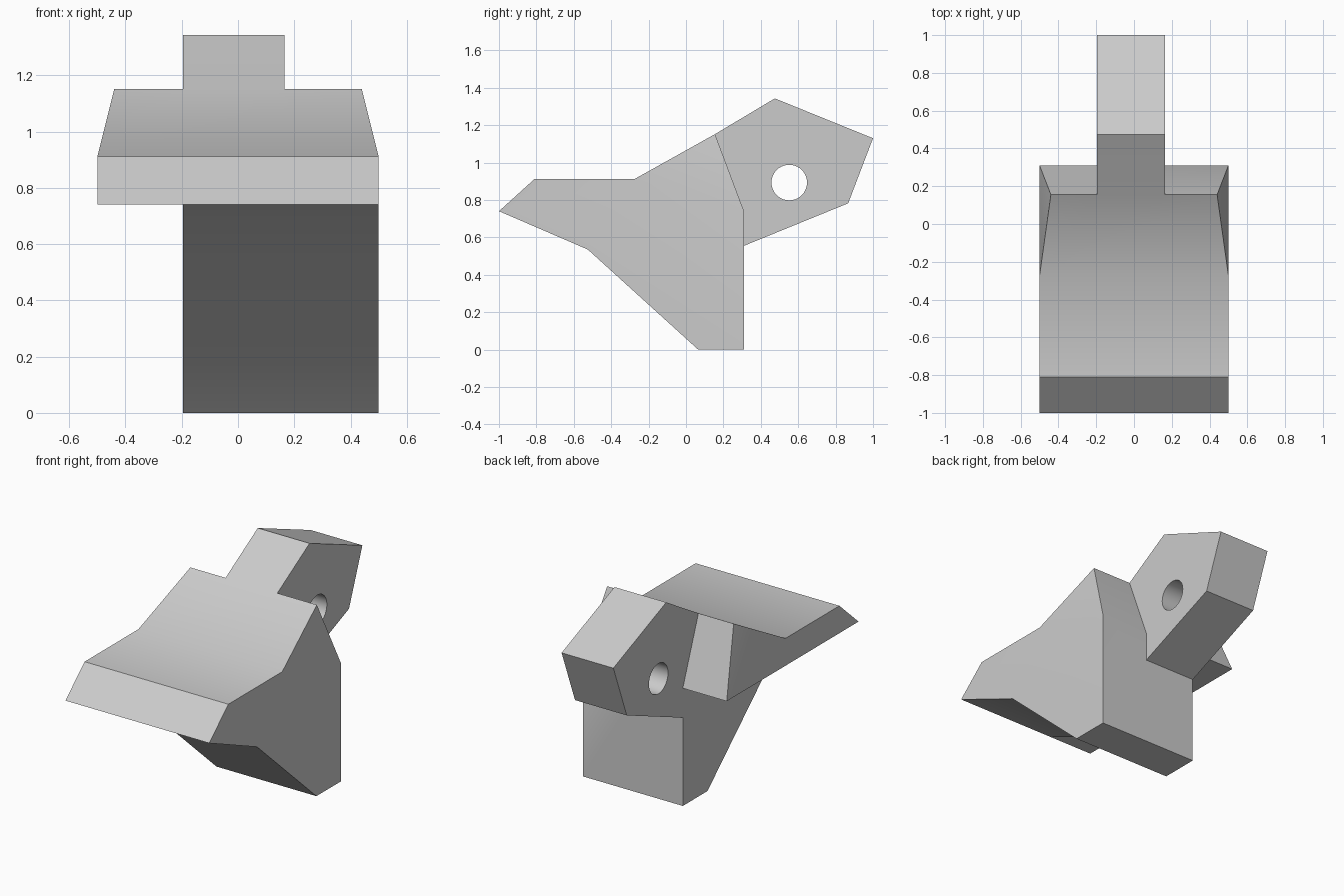
import bpy
import bmesh
import math

cube = bpy.data.objects.get("Cube")
if cube:
    bpy.data.objects.remove(cube, do_unlink=True)

grey = bpy.data.materials.new("light grey")
grey.use_nodes = True
grey.diffuse_color = (0.6, 0.6, 0.6, 1)
grey.node_tree.nodes["Principled BSDF"].inputs["Base Color"].default_value = (0.6, 0.6, 0.6, 1)


def prism(name, profile, x0, x1):
    """Extrude a (y, z) profile along x."""
    bm = bmesh.new()
    face = bm.faces.new([bm.verts.new((x0, y, z)) for y, z in profile])
    extruded = bmesh.ops.extrude_face_region(bm, geom=[face])["geom"]
    for v in extruded:
        if isinstance(v, bmesh.types.BMVert):
            v.co.x = x1
    bmesh.ops.recalc_face_normals(bm, faces=bm.faces[:])
    mesh = bpy.data.meshes.new(name)
    bm.to_mesh(mesh)
    bm.free()
    mesh.materials.append(grey)
    obj = bpy.data.objects.new(name, mesh)
    bpy.context.collection.objects.link(obj)
    return obj


def combine(obj, tool, operation):
    """Apply a boolean and remove its helper."""
    mod = obj.modifiers.new(operation, 'BOOLEAN')
    mod.operation = operation
    mod.solver = 'EXACT'
    mod.object = tool
    bpy.context.view_layer.objects.active = obj
    bpy.ops.object.modifier_apply(modifier=mod.name)
    bpy.data.objects.remove(tool, do_unlink=True)


# Full-width body
nose, ramp, peak, heel = (-1, 0.74), (-0.275, 0.912), (0.155, 1.152), (0.31, 0.74)
body = prism("bracket_body", [nose, (-0.525, 0.535), (0.065, 0), (0.31, 0),
                              heel, peak, ramp, (-0.81, 0.912)], -0.5, 0.5)

# Chamfer the upper back corners inward
bm = bmesh.new()
bm.from_mesh(body.data)
for side in (-0.5, 0.5):
    def at(point):
        return min(bm.verts, key=lambda v: abs(v.co.x - side)
                   + math.hypot(v.co.y - point[0], v.co.z - point[1]))
    corner = at(peak)
    bmesh.ops.connect_verts(bm, verts=[at(ramp), at(heel)])
    corner.co.x *= 0.88
bm.to_mesh(body.data)
bm.free()

# Rear mounting lug
lug = prism("lug", [peak, (0.475, 1.343), (1, 1.13), (0.867, 0.782),
                    (0.31, 0.555), (0.2, 0.51), (0.1, 0.9)], -0.195, 0.165)
combine(body, lug, 'UNION')

# Space beneath the overhanging wing
notch = prism("wing_notch", [(-1.2, -0.1), (0.31, -0.1), heel, (-1.2, 0.74)], -0.6, -0.195)
combine(body, notch, 'DIFFERENCE')

# Round hole through the lug
sides = 40
hole = prism("pin_hole", [(0.552 + 0.095 * math.cos(math.tau * i / sides),
                           0.893 + 0.095 * math.sin(math.tau * i / sides))
                          for i in range(sides)], -0.4, 0.4)
combine(body, hole, 'DIFFERENCE')

# Merge flat regions and smooth the shallow angles
bm = bmesh.new()
bm.from_mesh(body.data)
bmesh.ops.remove_doubles(bm, verts=bm.verts[:], dist=0.0005)
bmesh.ops.dissolve_limit(bm, angle_limit=0.01, verts=bm.verts[:], edges=bm.edges[:])
bm.to_mesh(body.data)
bm.free()
bpy.ops.object.select_all(action='DESELECT')
body.select_set(True)
bpy.context.view_layer.objects.active = body
bpy.ops.object.shade_smooth_by_angle(angle=math.radians(31))
